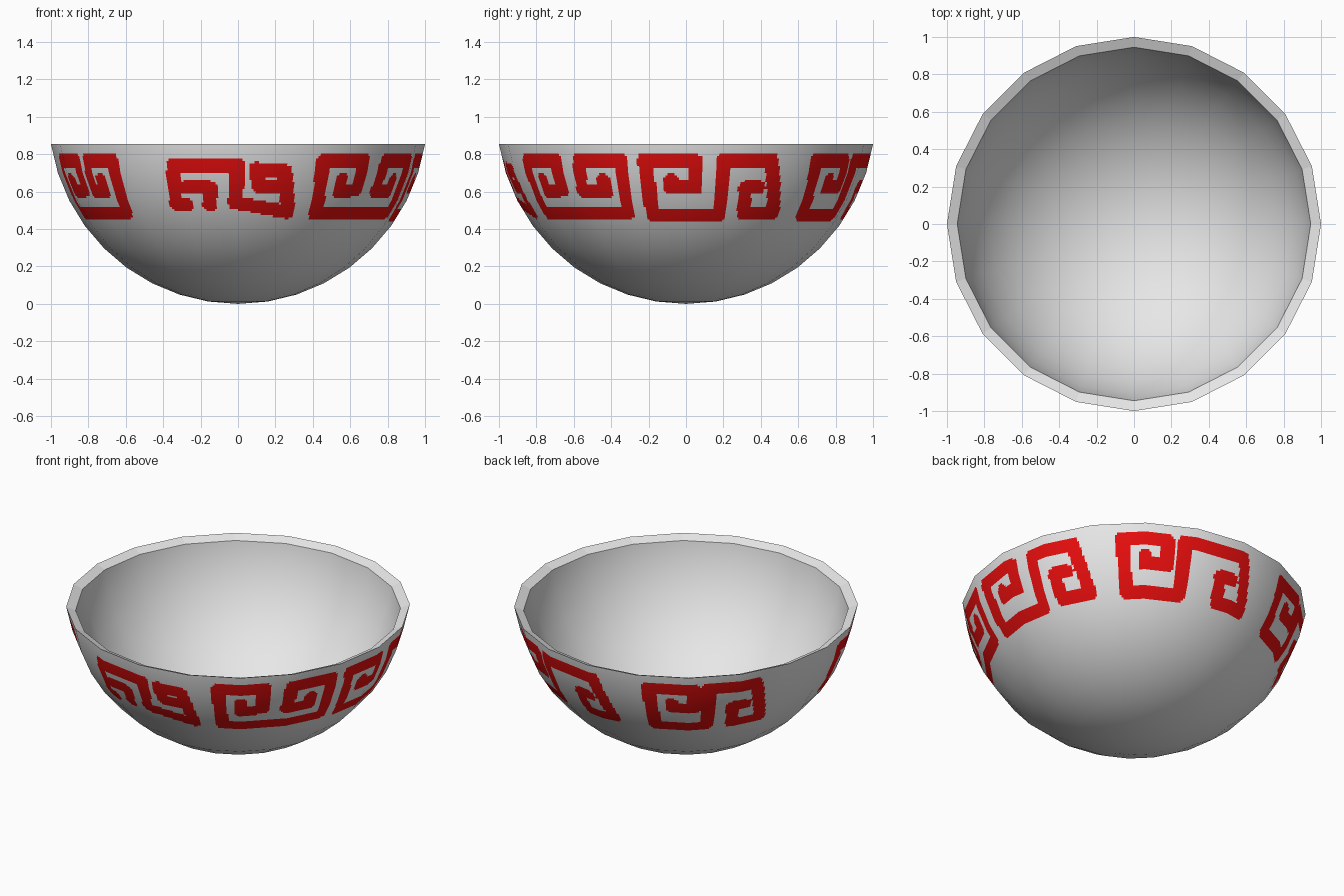
import bpy, bmesh, math
from mathutils import Vector

if "Cube" in bpy.data.objects:
    bpy.data.objects.remove(bpy.data.objects["Cube"], do_unlink=True)

RADIUS = 1.0125          # radius of the sphere the bowl is cut from
SIDES, CUTS = 20, 24     # facets around, and fine columns in each facet
COLS = SIDES * CUTS
STEP = 9                 # degrees between rings
INNER = 0.945            # inner shell scale about the middle height
HALF = 0.04              # half width of a painted stroke


def material(name, colour):
    mat = bpy.data.materials.new(name)
    mat.use_nodes = True
    mat.diffuse_color = colour
    mat.node_tree.nodes["Principled BSDF"].inputs["Base Color"].default_value = colour
    return mat


# Painted meander: strokes as (degrees around from the front, height)
def running_pair(l, m, r):
    """Left spiral running along the bottom into a hook."""
    return [(l + 8, .66), (l + 8, .62), (l + 16, .62), (l + 16, .76), (l, .77),
            (l + 1, .475), (m, .475), (m, .77), (r - 2, .77), (r + 3, .48),
            (r - 9, .48), (r - 10, .62), (r - 5, .62)]


def facing_pair(l, a, b, r):
    """Two spirals curling in towards each other over a shared base."""
    return [(l + 8, .66), (l + 8, .60), (a, .61), (a, .77), (l, .76), (l + 1, .48),
            (r, .49), (r, .77), (b, .77), (b - 1, .60), (r - 7, .60), (r - 7, .66)]


strokes = [
    running_pair(77, 102, 120), running_pair(136, 158, 183), running_pair(202, 223, 242),
    facing_pair(28, 44, 54, 69), facing_pair(-78, -63, -56, -44),
    # merged front pair
    [(-18, .53), (-22, .53), (-21, .74), (0, .74), (-1, .54), (18, .49), (15, .71),
     (6, .72), (7, .63), (15, .63)],
    [(-18, .62), (-9, .62), (-10, .53)],
]


def unroll(deg, z):
    """Unroll a place on the bowl to a flat map."""
    return Vector((math.radians(deg) * 0.92, RADIUS * math.acos(1 - z / RADIUS)))


segments = []
for stroke in strokes:
    pts = [unroll(*p) for p in stroke]
    segments += list(zip(pts, pts[1:]))


def painted(co):
    if not 0.38 < co.z < 0.84:
        return False
    deg = math.degrees(math.atan2(co.x, -co.y))
    for turn in (0, 360):
        p = unroll(deg + turn, co.z)
        for a, b in segments:
            d = b - a
            t = max(0, min(1, (p - a).dot(d) / d.length_squared))
            if (a + d * t - p).length < HALF:
                return True
    return False


# Profile: outer shell from the base up, then inner shell back down
coarse = []
for deg in range(0, 82, STEP):
    a = math.radians(deg)
    coarse.append(Vector((RADIUS * math.sin(a), RADIUS * (1 - math.cos(a)))))
middle = coarse[-1].y / 2

profile = []
for low, high in zip(coarse, coarse[1:]):
    rows = 12 if high.y > 0.45 else 1      # fine rows only in the painted band
    profile += [low.lerp(high, k / rows) for k in range(rows)]
profile.append(coarse[-1])
rim_row = len(profile) - 1
profile += [Vector((p.x * INNER, middle + (p.y - middle) * INNER)) for p in reversed(coarse)]

# Directions round the twenty sided outline
corners = [Vector((math.sin(math.tau * k / SIDES), -math.cos(math.tau * k / SIDES), 0))
           for k in range(SIDES + 1)]
outline = [corners[j // CUTS].lerp(corners[j // CUTS + 1], j % CUTS / CUTS)
           for j in range(COLS)]

# Bowl shell
bm = bmesh.new()
rings = []
for p in profile:
    up = Vector((0, 0, p.y))
    if p.x < 1e-5:
        rings.append([bm.verts.new(up)] * COLS)
    else:
        rings.append([bm.verts.new(d * p.x + up) for d in outline])

regions = []
for i in range(len(rings) - 1):
    region = "outer" if i < rim_row else "rim" if i == rim_row else "inner"
    for j in range(COLS):
        n = (j + 1) % COLS
        quad = [rings[i][j], rings[i][n], rings[i + 1][n], rings[i + 1][j]]
        face = bm.faces.new(list(dict.fromkeys(quad)))
        face.smooth = True
        face.material_index = int(region == "outer" and painted(face.calc_center_median()))
        regions.append(region)

mesh = bpy.data.meshes.new("bowl")
bm.to_mesh(mesh)
bm.free()
mesh.materials.append(material("pale_grey", (0.8, 0.8, 0.8, 1)))
mesh.materials.append(material("red_paint", (0.8, 0.004, 0.004, 1)))

# Smooth round shading on both shells, flat shading on the rim
outer_centre = Vector((0, 0, RADIUS))
inner_centre = Vector((0, 0, middle + (RADIUS - middle) * INNER))
normals = [Vector((0, 0, 1))] * len(mesh.loops)
for poly, region in zip(mesh.polygons, regions):
    for li in poly.loop_indices:
        co = mesh.vertices[mesh.loops[li].vertex_index].co
        if region == "outer":
            normals[li] = (co - outer_centre).normalized()
        elif region == "inner":
            normals[li] = (inner_centre - co).normalized()
        else:
            normals[li] = poly.normal.copy()
mesh.normals_split_custom_set(normals)

bowl = bpy.data.objects.new("bowl", mesh)
bpy.context.scene.collection.objects.link(bowl)
